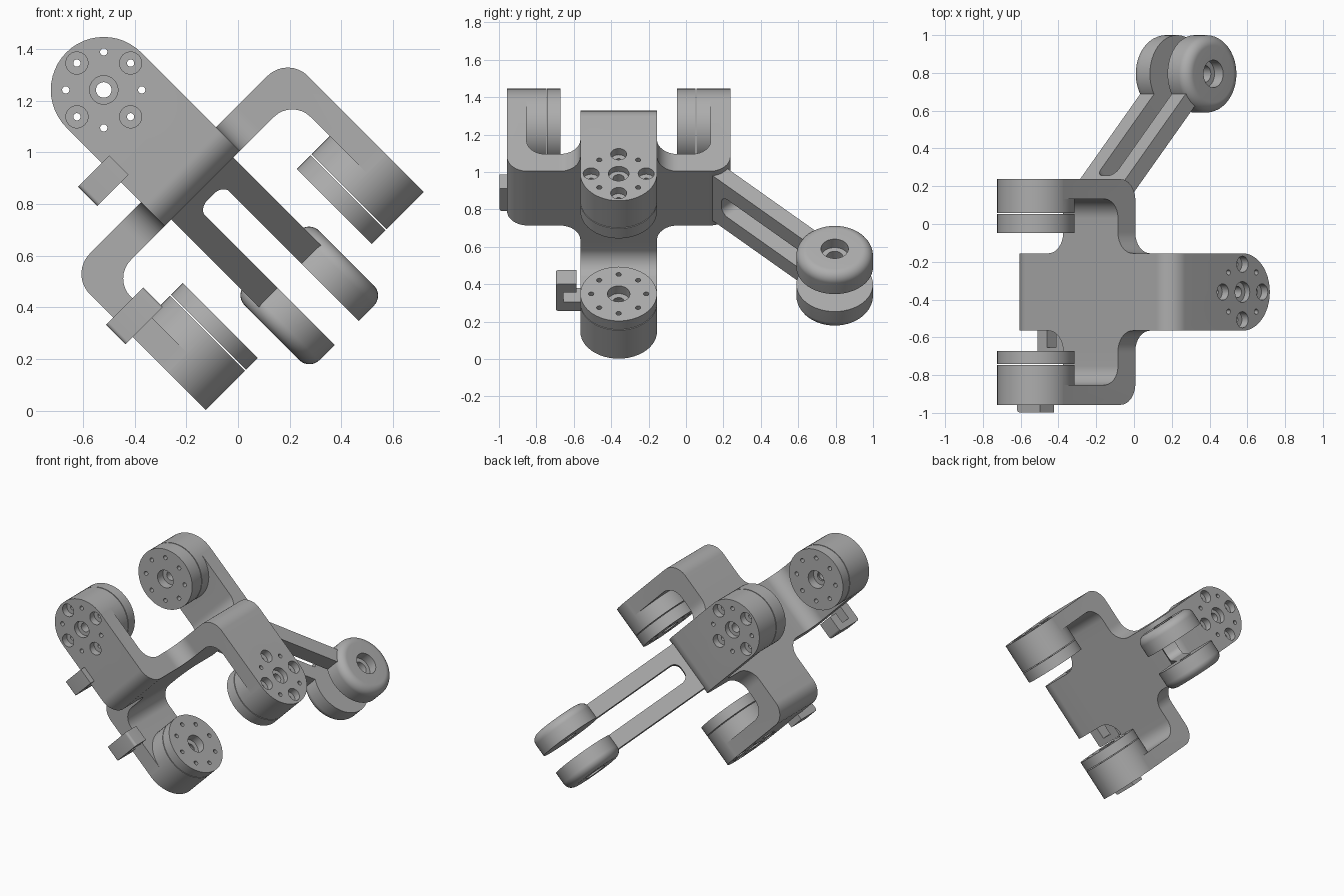
import bpy, bmesh, math
from mathutils import Matrix, Vector

if "Cube" in bpy.data.objects:
    bpy.data.objects.remove(bpy.data.objects["Cube"])

metal = bpy.data.materials.new("grey_metal")
metal.use_nodes = True
GREY = (0.42, 0.42, 0.42, 1)
metal.diffuse_color = GREY
metal.node_tree.nodes["Principled BSDF"].inputs["Base Color"].default_value = GREY

# The whole joint is tilted 45 degrees about Y; U, Y, V are its own axes
TILT = Matrix.Rotation(math.radians(45), 4, 'Y')
U, Y, V = Vector((1, 0, 0)), Vector((0, 1, 0)), Vector((0, 0, 1))
HUB = Vector((-0.77, -0.36, 0.51))
R = 0.205        # half width of arms and radius of the motors
T = 0.065        # half thickness of the hub plate
REACH = 0.597    # hub centre to outer face of an arm
DROP = 0.475     # hub plate to motor axis


def frame(origin, p, r):
    """Matrix with mesh X along p and mesh Z along r."""
    q = r.cross(p)
    m = Matrix((p, q, r)).transposed().to_4x4()
    return TILT @ Matrix.Translation(origin) @ m


def rounded(points, steps=10):
    """Polygon from (x, z, corner radius) with the corners rounded."""
    out = []
    for i, (x, z, rad) in enumerate(points):
        c = Vector((x, z))
        if not rad:
            out.append(c)
            continue
        a = (Vector(points[i - 1][:2]) - c).normalized()
        b = (Vector(points[(i + 1) % len(points)][:2]) - c).normalized()
        half = a.angle(b) / 2
        mid = c + (a + b).normalized() * rad / math.sin(half)
        s = c + a * rad / math.tan(half) - mid
        e = c + b * rad / math.tan(half) - mid
        out += [mid + s.lerp(e, k / steps).normalized() * rad for k in range(steps + 1)]
    return out


def prism(bm, outline, half):
    """Extrude an XZ outline symmetrically along Y."""
    face = bm.faces.new([bm.verts.new((x, -half, z)) for x, z in outline])
    new = bmesh.ops.extrude_face_region(bm, geom=[face])["geom"]
    moved = [v for v in new if isinstance(v, bmesh.types.BMVert)]
    bmesh.ops.translate(bm, verts=moved, vec=(0, 2 * half, 0))


def lathe(bm, profile, y=0, z=0, steps=48):
    """Turn an (x, radius) outline about an X axis through (y, z)."""
    vs = [bm.verts.new((x, y, z + rad)) for x, rad in profile]
    es = [bm.edges.new((vs[i - 1], vs[i])) for i in range(len(vs))]
    bmesh.ops.spin(bm, geom=vs + es, cent=(0, y, z), axis=(1, 0, 0),
                   angle=2 * math.pi, steps=steps)
    bmesh.ops.remove_doubles(bm, verts=bm.verts, dist=1e-5)
    bmesh.ops.delete(bm, geom=[e for e in bm.edges if not e.link_faces], context='EDGES')


def make(name, matrix, build):
    bm = bmesh.new()
    build(bm)
    bmesh.ops.recalc_face_normals(bm, faces=bm.faces)
    mesh = bpy.data.meshes.new(name)
    bm.to_mesh(mesh)
    bm.free()
    mesh.materials.append(metal)
    ob = bpy.data.objects.new(name, mesh)
    ob.matrix_world = matrix
    bpy.context.collection.objects.link(ob)
    return ob


def activate(ob):
    bpy.ops.object.select_all(action='DESELECT')
    ob.select_set(True)
    bpy.context.view_layer.objects.active = ob


def boolean(ob, other, operation):
    mod = ob.modifiers.new(operation, 'BOOLEAN')
    mod.operation, mod.solver, mod.object = operation, 'EXACT', other
    activate(ob)
    bpy.ops.object.modifier_apply(modifier=mod.name)


def smooth(ob):
    activate(ob)
    bpy.ops.object.shade_smooth_by_angle(angle=math.radians(30))


# Hub plate: a cross with filleted inner corners
STEM = 0.325
cross = []
for i in range(4):
    turn = Matrix.Rotation(i * math.pi / 2, 2)
    for x, z, rad in ((STEM, -R, 0), (STEM, R, 0), (R, R, 0.11)):
        cross.append((*(turn @ Vector((x, z))), rad))
smooth(make("hub_plate", frame(HUB, V, Y), lambda bm: prism(bm, rounded(cross), T)))


# Bolt circle: stepped cutters for the counterbored and plain holes
def bolt_holes(bm):
    start, end = REACH + 0.03, 0.25
    lathe(bm, [(start, 0), (start, 0.055), (0.56, 0.055), (0.56, 0.03),
               (0.37, 0.03), (0.37, 0.06), (end, 0.06), (end, 0)], 0, DROP, 32)
    for i in range(8):
        a = i * math.pi / 4
        wide = 0.043 if i % 2 == 0 else 0.014
        prof = [(start, 0), (start, wide), (0.55, wide)]
        if i % 2 == 0:
            prof.append((0.55, 0.014))
        prof += [(end, 0.014), (end, 0)]
        lathe(bm, prof, 0.147 * math.cos(a), DROP + 0.147 * math.sin(a), 20)


# Four bent arms, each with a motor housing and end cap
INNER = REACH - 0.105
BACK = REACH - 0.285
bend = rounded([(STEM, -T, 0), (REACH, -T, 0.11), (REACH, DROP, 0),
                (INNER, DROP, 0), (INNER, T, 0.1), (STEM, T, 0)])
for name, p, r, cap in (("front", -Y, -U, 0.075), ("rear", Y, -U, 0.105),
                        ("upper", V, U, 0.08), ("lower", -V, U, 0.07)):
    m = frame(HUB, p, r)
    split = BACK + cap
    arm = make(name + "_arm", m, lambda bm: prism(bm, bend, R))
    housing = make(name + "_housing", m, lambda bm: lathe(
        bm, [(split, 0), (split, R), (REACH, R), (REACH, 0)], 0, DROP))
    motor_cap = make(name + "_motor_cap", m, lambda bm: lathe(
        bm, [(BACK, 0), (BACK, R), (split - 0.005, R), (split - 0.005, 0)], 0, DROP))
    cutter = make("hole_cutter", m, bolt_holes)
    cutter.hide_render = True
    bpy.context.view_layer.update()
    boolean(arm, housing, 'UNION')
    boolean(arm, cutter, 'DIFFERENCE')
    boolean(motor_cap, cutter, 'DIFFERENCE')
    for helper in (housing, cutter):
        bpy.data.objects.remove(helper)
    smooth(arm)
    smooth(motor_cap)

# Slotted fork running diagonally from the hub to the two end rings
EYE = Vector((-0.12, 0.795, HUB.z))
GAP, SIDE = 0.066, 0.17
fork = rounded([(-0.9, -SIDE, 0), (-0.1, -SIDE, 0), (-0.1, -GAP, 0), (-0.81, -GAP, 0.05),
                (-0.81, GAP, 0.05), (-0.1, GAP, 0), (-0.1, SIDE, 0), (-0.9, SIDE, 0)])
smooth(make("fork", frame(EYE, (U + Y).normalized(), V), lambda bm: prism(bm, fork, 0.047)))

OUT = 0.204
ring = rounded([(GAP, 0.045, 0), (GAP, R, 0), (OUT, R, 0.055), (OUT, 0.073, 0),
                (0.14, 0.073, 0), (0.14, 0.045, 0)])
for name, axis in (("upper", V), ("lower", -V)):
    smooth(make(name + "_fork_ring", frame(EYE, axis, U), lambda bm: lathe(bm, ring)))

# Cable hooks on the side of two arms
hook = rounded([(-0.04, -0.04, 0), (0.13, -0.04, 0.015), (0.13, 0.165, 0.015), (0.02, 0.165, 0),
                (0.02, 0.1, 0), (0.09, 0.1, 0), (0.09, 0.03, 0), (0, 0.03, 0),
                (0, 0, 0), (-0.04, 0, 0)], 4)
side, shift = HUB.z - R, 0.2275
for name, origin, out, along in (
        ("front", (HUB.x - shift, HUB.y - REACH, side), -V, Y),
        ("lower", (HUB.x + shift, HUB.y - R, HUB.z - REACH), -Y, V)):
    smooth(make(name + "_cable_hook", frame(Vector(origin), out, along),
                lambda bm: prism(bm, hook, 0.053)))
